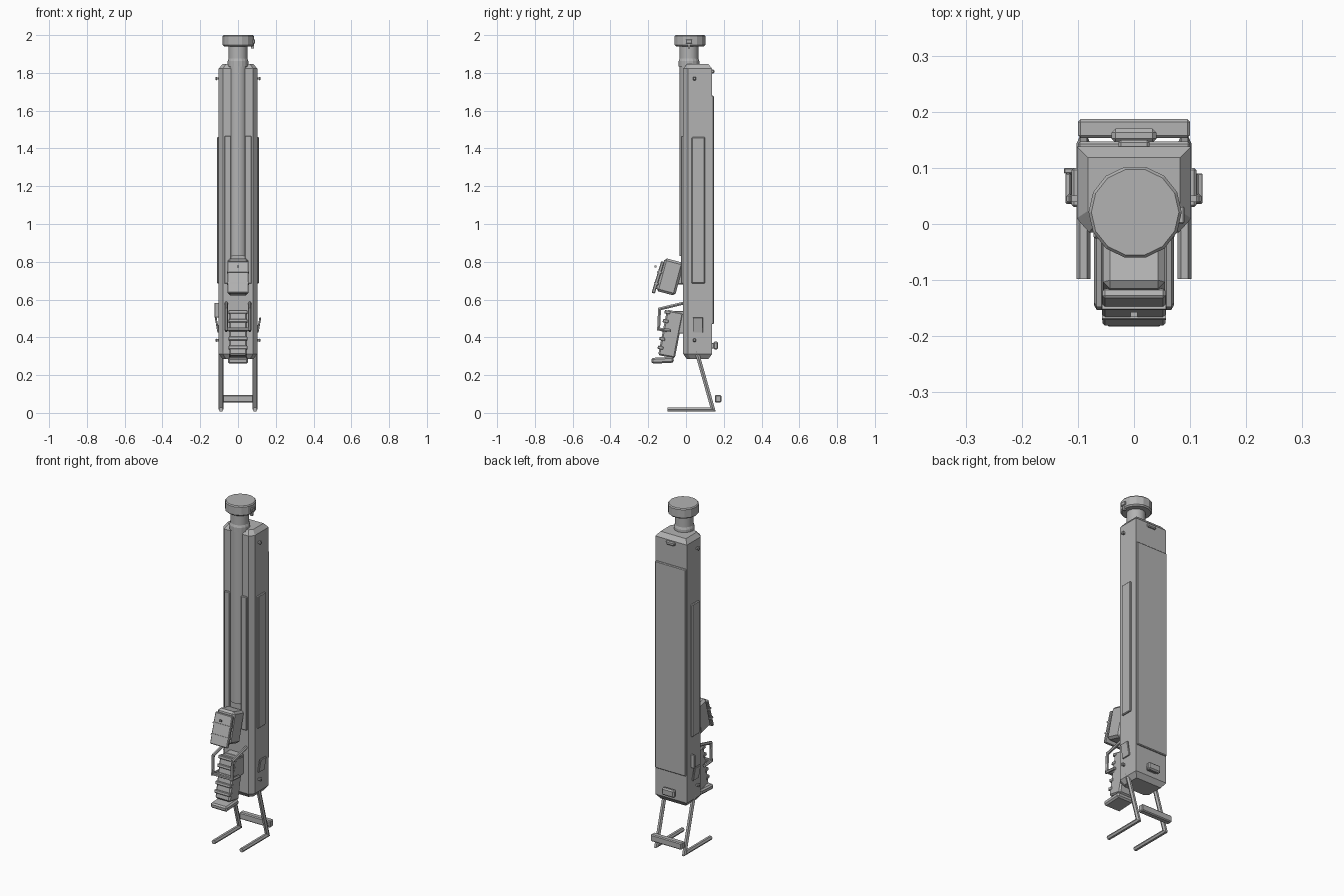
import bpy, bmesh, math
from mathutils import Vector, Matrix

if "Cube" in bpy.data.objects:
    bpy.data.objects.remove(bpy.data.objects["Cube"])

grey = bpy.data.materials.new("plain grey")
grey.diffuse_color = (0.45, 0.45, 0.45, 1)
grey.use_nodes = True
grey.node_tree.nodes["Principled BSDF"].inputs["Base Color"].default_value = grey.diffuse_color


def finish(name, bm, bevel=0.0, smooth=False):
    bmesh.ops.recalc_face_normals(bm, faces=bm.faces)
    me = bpy.data.meshes.new(name)
    bm.to_mesh(me)
    bm.free()
    me.materials.append(grey)
    ob = bpy.data.objects.new(name, me)
    bpy.context.collection.objects.link(ob)
    if bevel:
        m = ob.modifiers.new("edge", 'BEVEL')
        m.width, m.segments, m.limit_method = bevel, 1, 'ANGLE'
    if smooth:
        bpy.ops.object.select_all(action='DESELECT')
        ob.select_set(True)
        bpy.context.view_layer.objects.active = ob
        bpy.ops.object.shade_smooth_by_angle(angle=math.radians(40))
    return ob


def loft(name, rings, bevel=0.0, smooth=False):
    """Skin equal-length rings of points and cap both ends."""
    bm = bmesh.new()
    vs = [[bm.verts.new(p) for p in r] for r in rings]
    n = len(vs[0])
    for a, b in zip(vs, vs[1:]):
        for i in range(n):
            bm.faces.new((a[i], a[(i + 1) % n], b[(i + 1) % n], b[i]))
    bm.faces.new(vs[0][::-1])
    bm.faces.new(vs[-1])
    return finish(name, bm, bevel, smooth)


def box(name, x, y, z, bevel=0.0, tilt=0.0, lean=0.0):
    """Box from ranges, tilted about x and leaned about y around its centre."""
    c = Vector([(r[0] + r[1]) / 2 for r in (x, y, z)])
    s = [r[1] - r[0] for r in (x, y, z)]
    bm = bmesh.new()
    mat = (Matrix.Translation(c) @ Matrix.Rotation(math.radians(lean), 4, 'Y')
           @ Matrix.Rotation(math.radians(tilt), 4, 'X') @ Matrix.Diagonal((*s, 1)))
    bmesh.ops.create_cube(bm, size=1, matrix=mat)
    return finish(name, bm, bevel)


def lathe(name, cx, cy, profile, n, smooth=False):
    loft(name, [[(cx + r * math.cos(2 * math.pi * i / n), cy + r * math.sin(2 * math.pi * i / n), z)
                 for i in range(n)] for r, z in profile], smooth=smooth)


def rod(name, path, r, n=6):
    """Round bar through points in a plane of constant x, with mitred corners."""
    pts = [Vector(p) for p in path]
    rings = []
    for i, p in enumerate(pts):
        d0 = (p - pts[i - 1]).normalized() if i else (pts[1] - p).normalized()
        d1 = (pts[i + 1] - p).normalized() if i < len(pts) - 1 else d0
        t = (d0 + d1).normalized()
        side = Vector((1, 0, 0)).cross(t) / max(t.dot(d0), 0.4)
        rings.append([p + Vector((r * math.cos(a), 0, 0)) + side * r * math.sin(a)
                      for a in [2 * math.pi * k / n for k in range(n)]])
    loft(name, rings)


# Main housing with chamfered front corners and chamfered ends
def section(z, k):
    out = [(-.102, .01), (-.08, -.015), (.08, -.015), (.102, .01), (.102, .138), (-.102, .138)]
    return [(x * (1 - k / .102), .062 + (y - .062) * (1 - k / .077), z) for x, y in out]


loft("main_housing", [section(.285, .02), section(.312, 0), section(1.822, 0), section(1.847, .02)])

# Tube set into the front, collar and end cap
lathe("front_tube", 0, .016, [(.05, .83), (.05, 1.95)], 16, True)
lathe("tube_collar", 0, .016, [(.055, 1.835), (.055, 1.862), (.05, 1.875)], 16)
lathe("end_cap", .002, .021, [(.076, 1.94), (.083, 1.947), (.083, 1.994), (.078, 2.0)], 14)
box("cap_latch", (.07, .09), (.0, .032), (1.955, 1.978), .003)
box("cap_latch_stem", (.07, .085), (.01, .02), (1.93, 1.96))

# Back panel and its fittings
box("back_panel", (-.1, .1), (.13, .147), (.47, 1.68), .004)
box("back_button", (-.028, .028), (.13, .15), (1.797, 1.818), .005)
box("back_knob_base", (-.03, .03), (.13, .15), (.34, .37), .003)
box("back_knob", (-.04, .04), (.145, .17), (.335, .378), .007)

# Mirrored side and front fittings
for s, side in ((-1, "left"), (1, "right")):
    def mx(a, b):
        return tuple(sorted((s * a, s * b)))
    box(side + "_side_panel", mx(.09, .111), (.03, .1), (.685, 1.46), .004)
    box(side + "_front_panel", mx(.037, .072), (-.026, 0), (.685, 1.465), .003)
    box(side + "_side_lever", mx(.106, .116), (.036, .09), (.425, .505), .002, 0, s * 10)
    box(side + "_lever_pivot", mx(.095, .108), (.045, .08), (.43, .465), .003)
    for z in (.385, 1.77):
        box(side + "_pin", mx(.09, .112), (.039, .051), (z - .006, z + .006))
        box(side + "_pin_head", mx(.11, .12), (.036, .054), (z - .009, z + .009), .004)
    # Folding stand
    x = s * .09
    rod(side + "_stand_leg", [(x, .055, .33), (x, .143, .018), (x, -.098, .018)], .0125)
    # Guard rods beside the grip
    x = s * .062
    rod(side + "_guard_rod", [(x, -.005, .583), (x, -.14, .55), (x, -.145, .443), (x, -.08, .437)], .009)
box("left_flag", (-.125, -.1), (.09, .1), (.505, .583), .002)
box("stand_crossbar", (-.1, .1), (.153, .187), (.055, .095), .005)

# Tilted sight
box("sight_body", (-.055, .055), (-.137, -.033), (.63, .81), .012, -15)
box("sight_front_plate", (-.056, .056), (-.157, -.139), (.63, .805), .004, -17)
for i, z in enumerate((.745, .685)):
    y = -.148 + (z - .717) * .29
    box("sight_rib", (-.057, .057), (y - .013, y + .013), (z - .004, z + .004), 0, -16)
box("sight_bead", (-.006, .006), (-.166, -.157), (.771, .781))
box("sight_mount", (-.035, .035), (-.07, -.005), (.68, .76), .004)

# Grip with stepped front, ridges and foot
box("grip_body", (-.048, .048), (-.125, -.035), (.295, .54), .008, -11)
for i in range(5):
    z = .345 + i * .047
    y = -.125 + (z - .4175) * .194
    box("grip_ridge", (-.05, .05), (y - .011, y + .02), (z - .009, z + .009), .003, -11)
box("grip_foot", (-.053, .053), (-.182, -.065), (.263, .294), .008, 3)
box("grip_mount", (-.045, .045), (-.06, 0), (.42, .54), .004)
box("guard_crossbar", (-.064, .064), (-.15, -.134), (.436, .452), .003)
